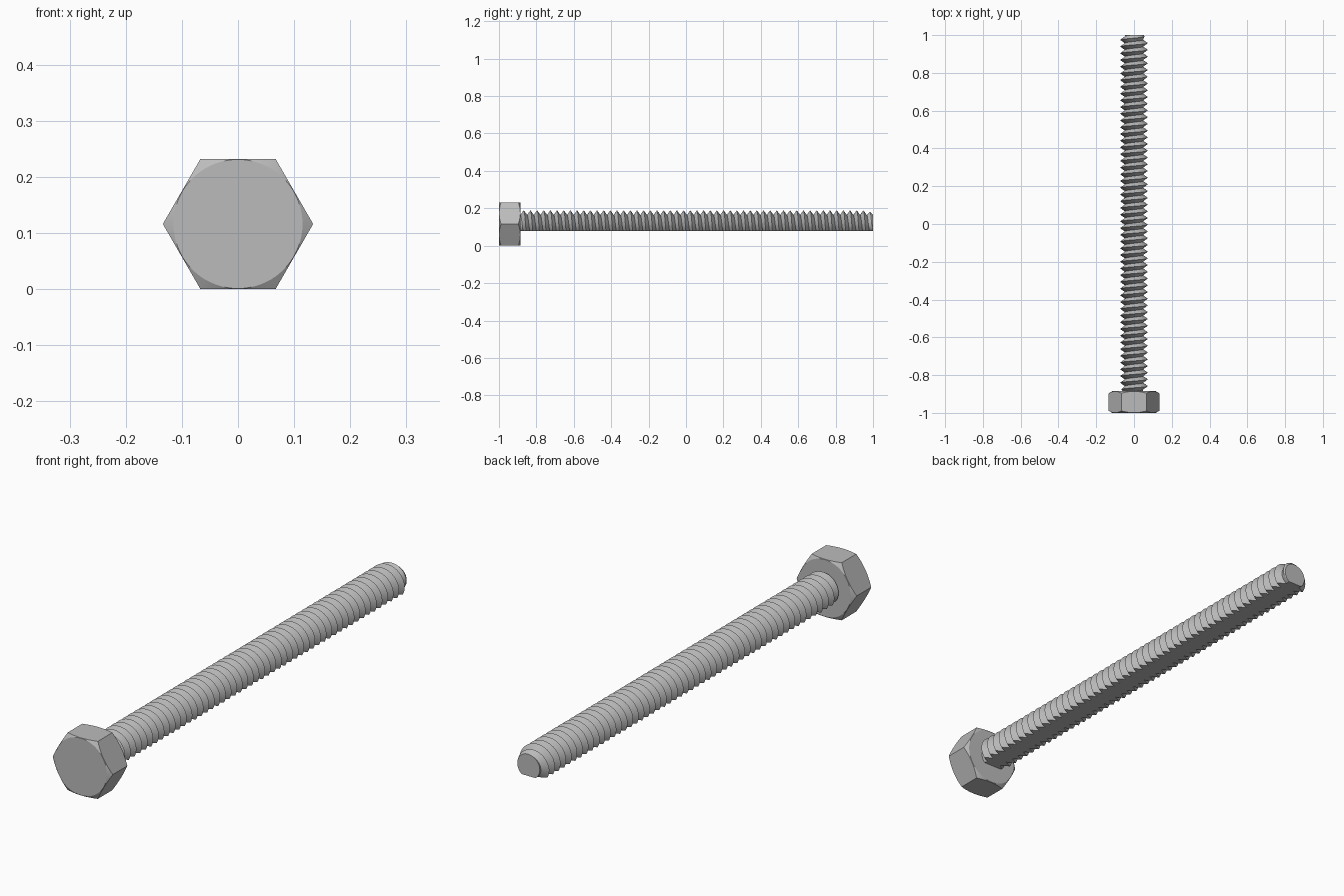
import bpy, bmesh, math

if "Cube" in bpy.data.objects:
    bpy.data.objects.remove(bpy.data.objects["Cube"], do_unlink=True)

AXIS_Z = 0.116                      # height of the bolt axis
HEAD_FRONT, HEAD_BACK, TIP = -1.0, -0.885, 1.0
APOTHEM = 0.116
ROOT, CREST, PITCH = 0.048, 0.073, 0.0356
FLAT_Z = 0.078                      # flat along the underside of the shank
SEG = 48

steel = bpy.data.materials.new("grey steel")
steel.use_nodes = True
colour = (0.5, 0.5, 0.5, 1)
steel.diffuse_color = colour
steel.node_tree.nodes["Principled BSDF"].inputs["Base Color"].default_value = colour


def polar(r, angle, y):
    return (r * math.sin(angle), y, AXIS_Z + r * math.cos(angle))


def finish(bm, name):
    bmesh.ops.remove_doubles(bm, verts=bm.verts, dist=0.00001)
    bmesh.ops.recalc_face_normals(bm, faces=bm.faces)
    mesh = bpy.data.meshes.new(name)
    bm.to_mesh(mesh)
    bm.free()
    mesh.materials.append(steel)
    obj = bpy.data.objects.new(name, mesh)
    bpy.context.collection.objects.link(obj)
    bpy.ops.object.select_all(action="DESELECT")
    obj.select_set(True)
    bpy.context.view_layer.objects.active = obj
    bpy.ops.object.shade_smooth_by_angle(angle=math.radians(20))


# Hexagonal head, chamfered by a shallow cone at both ends
bm = bmesh.new()
rings = [[] for _ in range(4)]
for j in range(72):
    a = math.tau * j / 72
    off = (a + math.pi / 6) % (math.pi / 3) - math.pi / 6
    r = APOTHEM / math.cos(off)
    drop = (r - APOTHEM) * math.tan(math.pi / 6) + 0.001
    for ring, radius, y in zip(rings, (APOTHEM - 0.001, r, r, APOTHEM - 0.001),
                               (HEAD_FRONT, HEAD_FRONT + drop, HEAD_BACK - drop, HEAD_BACK)):
        ring.append(bm.verts.new(polar(radius, a, y)))
for lower, upper in zip(rings, rings[1:]):
    for j in range(72):
        k = (j + 1) % 72
        bm.faces.new((lower[j], lower[k], upper[k], upper[j]))
bm.faces.new(rings[0])
bm.faces.new(rings[-1])
finish(bm, "hex_head")

# Threaded shank: a helical grid whose rows alternate between root and crest
bm = bmesh.new()
start = HEAD_BACK - 3 * PITCH
rows = 2 * int((TIP - start) / PITCH + 4)
grid = []
for k in range(rows):
    row = []
    for j in range(SEG + 1):
        y = start + PITCH * (k / 2 + j / SEG)
        r = CREST if k % 2 else ROOT
        r = min(r, ROOT + max(0, TIP - y), ROOT + max(0, y - HEAD_BACK + 0.01))
        row.append(bm.verts.new(polar(r, math.tau * j / SEG, y)))
    grid.append(row)
for lower, upper in zip(grid, grid[1:]):
    for j in range(SEG):
        bm.faces.new((lower[j], lower[j + 1], upper[j + 1], upper[j]))
bmesh.ops.remove_doubles(bm, verts=bm.verts, dist=0.00001)

# Trim the shank at its ends and along the flat underside
for point, normal in (((0, HEAD_BACK - 0.01, 0), (0, -1, 0)),
                      ((0, TIP, 0), (0, 1, 0)),
                      ((0, 0, FLAT_Z), (0, 0, -1))):
    cut = bmesh.ops.bisect_plane(bm, geom=bm.verts[:] + bm.edges[:] + bm.faces[:],
                                 dist=0.000001, plane_co=point, plane_no=normal,
                                 clear_outer=True)
    edges = [e for e in cut["geom_cut"] if isinstance(e, bmesh.types.BMEdge)]
    bmesh.ops.holes_fill(bm, edges=edges, sides=0)
finish(bm, "threaded_shank")
